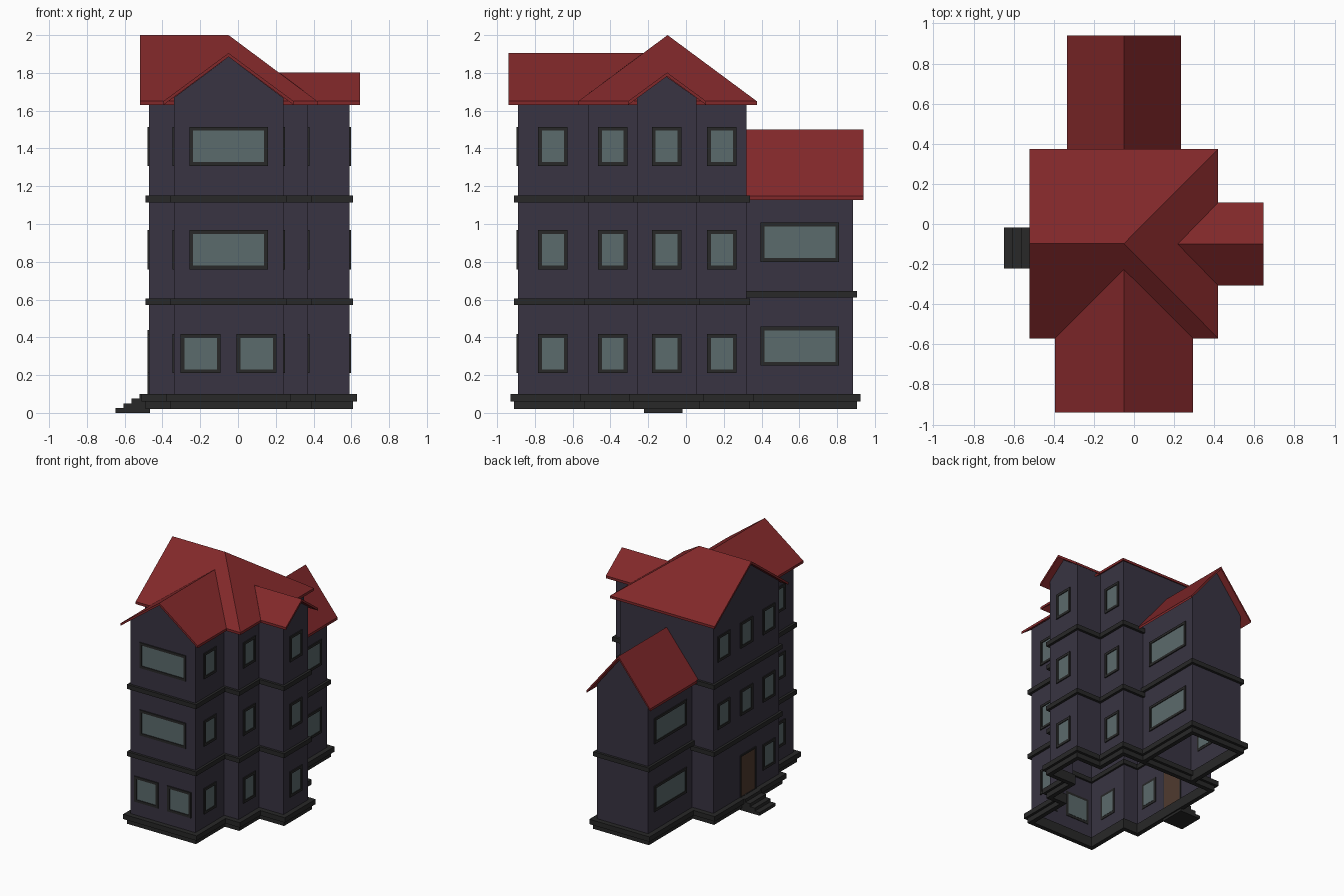
import bpy, bmesh
from mathutils import Vector

if "Cube" in bpy.data.objects:
    bpy.data.objects.remove(bpy.data.objects["Cube"])


def material(name, rgb):
    m = bpy.data.materials.new(name)
    m.diffuse_color = (*rgb, 1)
    m.use_nodes = True
    m.node_tree.nodes["Principled BSDF"].inputs["Base Color"].default_value = m.diffuse_color
    return m


WALL = material("wall_paint", (.040, .034, .054))
ROOF = material("roof_tile", (.22, .021, .023))
TRIM = material("dark_trim", (.021, .021, .021))
GLASS = material("glass", (.105, .145, .15))
WOOD = material("door_wood", (.08, .042, .028))


def finish(name, bm, mat):
    bmesh.ops.recalc_face_normals(bm, faces=bm.faces)
    me = bpy.data.meshes.new(name)
    bm.to_mesh(me)
    bm.free()
    me.materials.append(mat)
    ob = bpy.data.objects.new(name, me)
    bpy.context.collection.objects.link(ob)


def face(bm, pts):
    return bm.faces.new([bm.verts.new(p) for p in pts])


def box(bm, a, b):
    lo = [min(p, q) for p, q in zip(a, b)]
    hi = [max(p, q) for p, q in zip(a, b)]
    vs = bmesh.ops.create_cube(bm, size=1)["verts"]
    for v in vs:
        v.co = [hi[i] if v.co[i] > 0 else lo[i] for i in range(3)]


# Wall plans, counter-clockwise; the rear wing is an open path
MAIN = [(-.34, -.89), (.24, -.89), (.24, -.52), (.37, -.52), (.37, -.26), (.59, -.26),
        (.59, .055), (.37, .055), (.37, .32), (-.47, .32), (-.47, -.52), (-.34, -.52)]
REAR = [(.18, .32), (.18, .885), (-.28, .885), (-.28, .32)]


def edges(path, closed):
    n = len(path)
    return [(path[i], path[(i + 1) % n]) for i in range(n if closed else n - 1)]


def walls(name, path, closed, top, gables):
    bm = bmesh.new()
    for i, (a, b) in enumerate(edges(path, closed)):
        pts = [(*a, .02), (*b, .02), (*b, top)]
        if i in gables:
            pts.append(((a[0] + b[0]) / 2, (a[1] + b[1]) / 2, gables[i]))
        face(bm, pts + [(*a, top)])
    bmesh.ops.remove_doubles(bm, verts=bm.verts, dist=1e-5)
    finish(name, bm, WALL)


def offset(path, closed, d):
    norms = []
    for a, b in edges(path, closed):
        t = (Vector(b) - Vector(a)).normalized()
        norms.append(Vector((t.y, -t.x)))
    out = []
    for i, p in enumerate(path):
        n = Vector((0, 0))
        if closed or i > 0:
            n += norms[i - 1]
        if closed or i < len(path) - 1:
            n += norms[i]
        out.append(Vector(p) + n * d)
    return out


def ledge(name, path, closed, d, z0, z1):
    bm = bmesh.new()
    o, n = offset(path, closed, d), offset(path, closed, -.015)
    rows = [[bm.verts.new((*p, z)) for p in pl] for pl, z in ((o, z0), (o, z1), (n, z1), (n, z0))]
    for i in range(len(path) if closed else len(path) - 1):
        j = (i + 1) % len(path)
        for k in range(4):
            r, s = rows[k], rows[(k + 1) % 4]
            bm.faces.new((r[i], r[j], s[j], s[i]))
    finish(name, bm, TRIM)


walls("main_walls", MAIN, True, 1.668, {0: 1.885, 5: 1.78, 9: 1.98})
walls("rear_wing_walls", REAR, False, 1.19, {1: 1.475})

# Plinth and storey ledges
for tag, path, closed, bands in (("main", MAIN, True, (.57, 1.115)), ("rear", REAR, False, (.61,))):
    ledge(tag + "_plinth_lower", path, closed, .02, .02, .06)
    ledge(tag + "_plinth_upper", path, closed, .04, .06, .10)
    for k, z in enumerate(bands):
        ledge(f"{tag}_ledge_{k + 1}", path, closed, .02, z, z + .036)


# Roof slopes: each polygon is thickened straight down
def roof(name, slopes, t=.02):
    bm = bmesh.new()
    for pts in slopes:
        f = face(bm, pts)
        new = bmesh.ops.extrude_face_region(bm, geom=[f], use_keep_orig=True)["geom"]
        for v in new:
            if isinstance(v, bmesh.types.BMVert):
                v.co.z -= t
    finish(name, bm, ROOF)


E = 1.65
top, left = (-.05, -.0975, 2), (-.52, -.0975, 2)
br, fr = (.42, .375, E), (.42, -.57, E)
roof("main_roof", [[left, top, br, (-.52, .375, E)],
                   [left, (-.52, -.57, E), fr, top],
                   [top, fr, br]])
roof("front_gable_roof", [[(-.05, -.94, 1.905), (-.05, -.227, 1.905), (x, -.57, E), (x, -.94, E)]
                          for x in (-.395, .295)])
roof("side_gable_roof", [[(.645, -.1, 1.802), (.218, -.1, 1.802), (.42, y, E), (.645, y, E)]
                         for y in (-.307, .107)])
roof("rear_wing_roof", [[(-.05, .32, 1.5), (-.05, .94, 1.5), (x, .94, 1.148), (x, .32, 1.148)]
                        for x in (-.335, .235)])


# Windows: axis is the wall normal, w its position, s its outward sign
def opening(name, axis, w, s, c, width, z0, z1, mat=GLASS, r=.02):
    def put(bm, u0, u1, a, b, d0, d1):
        p, q = (w + s * d0, u0, a), (w + s * d1, u1, b)
        if axis == 1:
            p, q = (u0, p[0], a), (u1, q[0], b)
        box(bm, p, q)
    u0, u1 = c - width / 2, c + width / 2
    bm = bmesh.new()
    put(bm, u0, u0 + r, z0, z1, -.004, .008)
    put(bm, u1 - r, u1, z0, z1, -.004, .008)
    put(bm, u0 + r, u1 - r, z1 - r, z1, -.004, .008)
    put(bm, u0 + r, u1 - r, z0, z0 + r, -.004, .008)
    finish(name + "_frame", bm, TRIM)
    bm = bmesh.new()
    put(bm, u0 + r, u1 - r, z0 + r, z1 - r, -.006, .002)
    finish(name + "_panel", bm, mat)


for k, z in enumerate((.21, .76, 1.307)):
    for c, wd in ([(-.1975, .212), (.098, .212)] if k == 0 else [(-.05, .415)]):
        opening("front_window", 1, -.89, -1, c, wd, z, z + .207)
    for x, y in ((.24, -.705), (.37, -.388), (.59, -.1025), (.37, .19)):
        opening("right_window", 0, x, 1, y, .156, z, z + .207)
    for x, y in ((-.34, -.705), (-.47, -.388), (-.47, -.1025), (-.47, .19)):
        if k or y < -.2:
            opening("left_window", 0, x, -1, y, .156, z, z + .207)
for z in (.25, .80):
    for x, s in ((.18, 1), (-.28, -1)):
        opening("rear_wing_window", 0, x, s, .603, .415, z, z + .207)

# Door and entrance steps
opening("door", 0, -.47, -1, -.12, .2, .09, .44, WOOD, .012)
bm = bmesh.new()
for i, x in enumerate((-.648, -.605, -.563, -.521)):
    box(bm, (x, -.222, .025 * i), (-.465, -.018, .025 * (i + 1)))
finish("entrance_steps", bm, TRIM)
